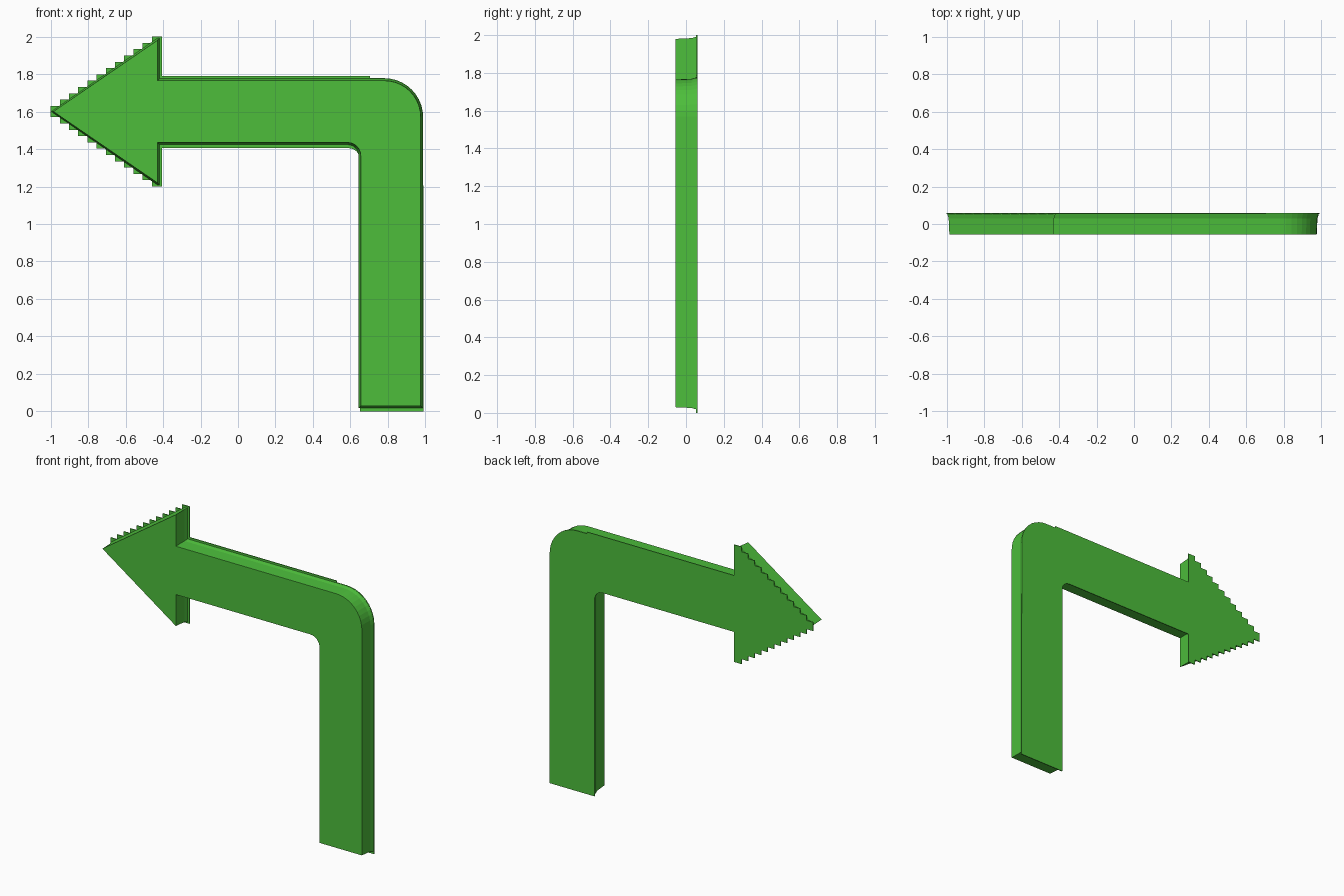
import bpy, bmesh, math

if "Cube" in bpy.data.objects:
    bpy.data.objects.remove(bpy.data.objects["Cube"], do_unlink=True)

green = bpy.data.materials.new("leaf green")
green.use_nodes = True
colour = (0.074, 0.515, 0.044, 1)
green.diffuse_color = colour
green.node_tree.nodes["Principled BSDF"].inputs["Base Color"].default_value = colour

AXIS = 1.6  # height of the arm's centre line


def arc(cx, cz, r, start, end, steps):
    """Points (x, z) along a circular bend, angles in degrees."""
    angles = [math.radians(start + (end - start) * i / steps) for i in range(steps + 1)]
    return [(cx + r * math.cos(a), cz + r * math.sin(a)) for a in angles]


def arrow_outline(g):
    """Clockwise bent arrow, its edges pushed outwards by g."""
    h = 0.165 + g
    bend = arc(0.78, 1.57, 0.195 + g, 90, 0, 10)
    inner = arc(0.585, 1.365, 0.07 - g, 0, 90, 6)
    return ([(-0.985 - g, AXIS), (-0.43, 1.98 + g), (-0.43 + g, 1.98 + g), (-0.43 + g, AXIS + h)]
            + bend + [(0.975 + g, 0.03 - g), (0.655 - g, 0.03 - g)] + inner
            + [(-0.43 + g, AXIS - h), (-0.43 + g, 1.22 - g), (-0.43, 1.22 - g)])


def stepped_outline(steps=11):
    """Clockwise outline of the thin back sheet with its stair-stepped head."""
    upper = []
    for i in range(steps):
        x, z = -1 + 0.54 * i / steps, 1.63 + 0.37 * i / steps
        upper += [(x, z), (x + 0.54 / steps, z)]
    upper += [(-0.46, 2.0), (-0.405, 2.0)]
    lower = [(x, 2 * AXIS - z) for x, z in reversed(upper)]
    bend = arc(0.78, 1.57, 0.208, 90, 0, 10)
    inner = arc(0.59, 1.345, 0.06, 0, 90, 4)
    return (upper + [(-0.405, 1.79), (0.705, 1.79), (0.705, 1.778)] + bend
            + [(0.99, 0), (0.65, 0)] + inner + [(-0.405, 1.405)] + lower)


def loft(name, sections):
    """Solid through (y, outline) sections, capped front and back."""
    bm = bmesh.new()
    loops = [[bm.verts.new((x, y, z)) for x, z in pts] for y, pts in sections]
    bm.faces.new(loops[0])
    bm.faces.new(loops[-1][::-1])
    n = len(loops[0])
    for a, b in zip(loops, loops[1:]):
        for i in range(n):
            j = (i + 1) % n
            bm.faces.new((a[i], b[i], b[j], a[j]))
    bmesh.ops.recalc_face_normals(bm, faces=bm.faces)
    mesh = bpy.data.meshes.new(name)
    bm.to_mesh(mesh)
    bm.free()
    mesh.materials.append(green)
    obj = bpy.data.objects.new(name, mesh)
    bpy.context.collection.objects.link(obj)
    return obj


# Main slab, flaring slightly towards the back
loft("arrow_body", [(-0.056, arrow_outline(0)), (0.03, arrow_outline(0.004)),
                    (0.056, arrow_outline(0.012))])

# Thin backing sheet whose edge shows as a rim
loft("back_rim", [(0.054, stepped_outline()), (0.06, stepped_outline())])
